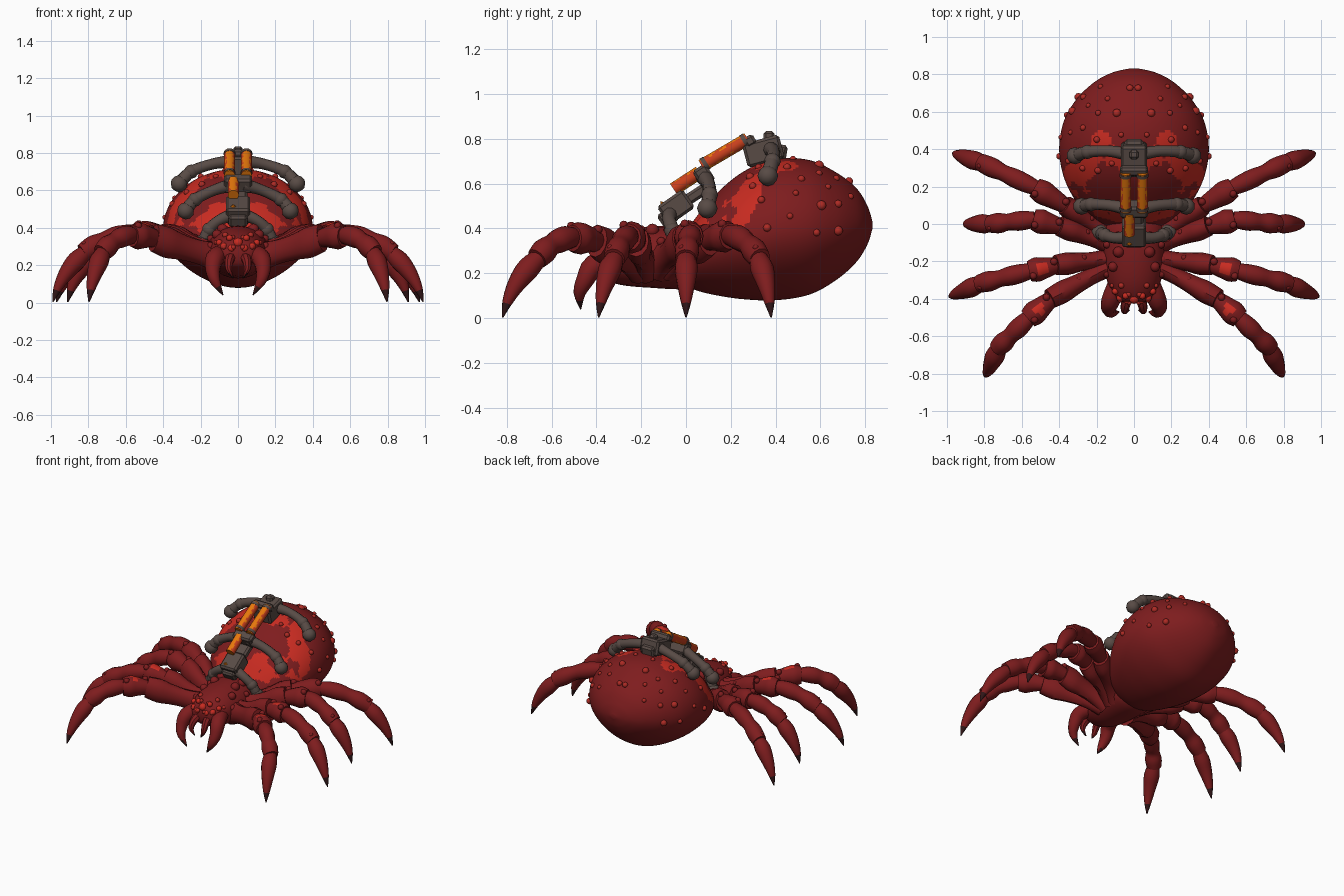
import bpy, bmesh, math, random
from mathutils import Vector, Matrix, noise

if "Cube" in bpy.data.objects:
    bpy.data.objects.remove(bpy.data.objects["Cube"])

random.seed(4)

def material(name, col):
    m = bpy.data.materials.new(name)
    m.diffuse_color = (*col, 1)
    m.use_nodes = True
    m.node_tree.nodes["Principled BSDF"].inputs["Base Color"].default_value = m.diffuse_color
    return m

SHELL = material("dark red shell", (0.21, 0.012, 0.013))
PATCH = material("bright red patch", (0.58, 0.024, 0.015))
WART = material("wart red", (0.42, 0.024, 0.018))
CLAW = material("dark claw", (0.03, 0.008, 0.009))
METAL = material("grey metal", (0.098, 0.07, 0.06))
GLOW = material("orange canister", (0.85, 0.2, 0.004))
EMBER = material("ember red", (0.58, 0.05, 0.012))

def finish(name, bm, mats, mirror=False, rule=None, angle=40):
    """Turn a bmesh into a named, smooth-shaded object."""
    bmesh.ops.recalc_face_normals(bm, faces=bm.faces)
    if rule:
        for f in bm.faces:
            f.material_index = rule(f)
    me = bpy.data.meshes.new(name)
    bm.to_mesh(me)
    bm.free()
    ob = bpy.data.objects.new(name, me)
    bpy.context.collection.objects.link(ob)
    for m in mats:
        me.materials.append(m)
    bpy.ops.object.select_all(action='DESELECT')
    ob.select_set(True)
    bpy.context.view_layer.objects.active = ob
    bpy.ops.object.shade_smooth_by_angle(angle=math.radians(angle))
    if mirror:
        ob.modifiers.new("mirror", 'MIRROR').use_mirror_merge = False
    return ob

def spline(keys, n):
    """Catmull-Rom interpolation of tuples, n steps per span."""
    out = []
    for i in range(len(keys) - 1):
        a, b, c, d = (keys[max(0, min(len(keys) - 1, i + k))] for k in (-1, 0, 1, 2))
        for s in range(n):
            t = s / n
            out.append(tuple(0.5 * (2 * q + (r - p) * t + (2 * p - 5 * q + 4 * r - w) * t * t
                             + (3 * q - p - 3 * r + w) * t ** 3) for p, q, r, w in zip(a, b, c, d)))
    return out + [keys[-1]]

def skin(bm, rings):
    loops = [[bm.verts.new(p) for p in r] for r in rings]
    n = len(loops[0])
    for a, b in zip(loops, loops[1:]):
        for i in range(n):
            bm.faces.new((a[i], a[(i + 1) % n], b[(i + 1) % n], b[i]))
    bm.faces.new(loops[0])
    bm.faces.new(loops[-1])

def body(keys, sides, steps, keel=0):
    """Body lofted along y from keys (y, top, bottom, half width); keel narrows the belly."""
    bm = bmesh.new()
    skin(bm, [[(rx * math.cos(a) * (1 - keel * min(0, math.sin(a)) ** 2), y,
                (zt + zb) / 2 + (zt - zb) / 2 * math.sin(a))
               for a in (2 * math.pi * i / sides for i in range(sides))]
              for y, zt, zb, rx in spline(keys, steps)])
    return bm

def tube(bm, keys, sides=10, steps=3, tall=1):
    """Round tube through keys (x, y, z, radius), stretched upright by tall."""
    pts = spline(keys, steps)
    P = [Vector(p[:3]) for p in pts]
    side, rings = Vector((0.31, 0.77, 0.55)), []
    for i, p in enumerate(pts):
        t = (P[min(i + 1, len(P) - 1)] - P[max(i - 1, 0)]).normalized()
        side = (side - t * side.dot(t)).normalized()
        up = t.cross(side)
        ring = [p[3] * (side * math.cos(a) + up * math.sin(a))
                for a in (2 * math.pi * k / sides for k in range(sides))]
        rings.append([P[i] + Vector((o.x, o.y, o.z * tall)) for o in ring])
    skin(bm, rings)

def ball(bm, c, r):
    bmesh.ops.create_icosphere(bm, subdivisions=2, radius=r, matrix=Matrix.Translation(c))

def box(bm, c, size, pitch=0):
    m = (Matrix.Translation(c) @ Matrix.Rotation(math.radians(pitch), 4, 'X')
         @ Matrix.Diagonal((*size, 1)))
    new = bmesh.ops.create_cube(bm, size=1, matrix=m)['verts']
    edges = list({e for v in new for e in v.link_edges})
    bmesh.ops.bevel(bm, geom=edges, offset=0.012, segments=1, affect='EDGES')

# Abdomen with a bright front, a ragged band and two rear spots
def blotch(f):
    c = f.calc_center_median()
    p = Vector((abs(c.x), c.y, c.z))
    n = noise.noise(p * 9 + Vector((3.1, 0.4, 1.7))) + 0.4 * noise.noise(p * 22)
    if c.z < 0.39 + 0.05 * n:
        return 0
    front = c.y < 0.085 + 0.07 * n + 0.2 * (c.z - 0.42)
    band = abs(c.y - 0.22 - 0.5 * (c.z - 0.42)) < 0.052 + 0.09 * n
    spot = (p.xy - Vector((0.17, 0.45))).length < 0.045 + 0.03 * n and c.z > 0.5
    return int(front or band or spot)

abdomen = finish("abdomen", body([
    (-0.04, 0.32, 0.17, 0.12), (0.03, 0.43, 0.13, 0.23), (0.12, 0.54, 0.105, 0.31),
    (0.25, 0.65, 0.085, 0.375), (0.40, 0.71, 0.08, 0.40), (0.55, 0.705, 0.105, 0.375),
    (0.67, 0.65, 0.17, 0.305), (0.76, 0.58, 0.25, 0.21), (0.81, 0.50, 0.33, 0.115),
    (0.832, 0.43, 0.40, 0.02)], 144, 12, 0.2), [SHELL, PATCH], rule=blotch)

# Head and thorax
head = finish("head", body([
    (-0.42, 0.30, 0.23, 0.05), (-0.395, 0.34, 0.19, 0.10), (-0.30, 0.385, 0.15, 0.145),
    (-0.15, 0.41, 0.135, 0.165), (0.0, 0.40, 0.13, 0.16), (0.08, 0.34, 0.16, 0.10)], 24, 4), [SHELL])

# Warts scattered with a minimum spacing
def scatter(name, source, test, count, gap, sizes, mat=WART):
    cand = [v.co.copy() for v in source.data.vertices if v.co.x > 0.02 and test(v.co)]
    random.shuffle(cand)
    bm, used = bmesh.new(), []
    for c in cand:
        if len(used) < count and all((c - u).length > gap for u in used):
            used.append(c)
            ball(bm, c, random.uniform(*sizes))
    finish(name, bm, [mat], mirror=True)

scatter("abdomen_warts", abdomen, lambda c: c.z > 0.38 and 0.28 < c.y < 0.74, 22, 0.09, (0.013, 0.023))
scatter("face_warts", head, lambda c: c.z > 0.29 and c.y < -0.31, 6, 0.045, (0.012, 0.02))
scatter("shoulder_warts", head, lambda c: c.z > 0.3 and c.x > 0.075 and -0.27 < c.y < -0.03,
        7, 0.055, (0.02, 0.032), SHELL)

# Eyes across the face
bm = bmesh.new()
for x, y, z, r in [(0.035, -0.41, 0.29, 0.02), (0.075, -0.395, 0.30, 0.02),
                   (0.045, -0.385, 0.345, 0.018), (0.10, -0.36, 0.32, 0.018)]:
    ball(bm, (x, y, z), r)
finish("eyes", bm, [PATCH], mirror=True)
bm = bmesh.new()
ball(bm, (0, -0.40, 0.32), 0.027)
finish("centre_eye", bm, [PATCH])

def dark_tip(limit):
    return lambda f: int(f.calc_center_median().z < limit)

# Large outer fangs and small inner ones
bm = bmesh.new()
tube(bm, [(0.09, -0.32, 0.26, 0.05), (0.125, -0.41, 0.235, 0.05), (0.135, -0.45, 0.17, 0.04),
          (0.12, -0.475, 0.11, 0.027), (0.08, -0.47, 0.04, 0.003)])
finish("outer_fangs", bm, [SHELL, CLAW], True, dark_tip(0.075))
bm = bmesh.new()
tube(bm, [(0.03, -0.36, 0.25, 0.03), (0.045, -0.43, 0.23, 0.026), (0.05, -0.465, 0.18, 0.018),
          (0.025, -0.46, 0.13, 0.003)], 8)
finish("inner_fangs", bm, [SHELL, CLAW], True, dark_tip(0.15))

# Legs: hip, knee, shin start, ankle, tip
legs = {
    "front": [(0.10, -0.21, 0.24), (0.45, -0.40, 0.345), (0.56, -0.50, 0.36), (0.73, -0.665, 0.265), (0.797, -0.818, 0.003)],
    "second": [(0.10, -0.18, 0.24), (0.42, -0.22, 0.345), (0.55, -0.25, 0.365), (0.83, -0.32, 0.265), (0.99, -0.39, 0.003)],
    "third": [(0.10, -0.12, 0.25), (0.40, -0.01, 0.35), (0.53, 0.025, 0.37), (0.77, 0.0, 0.265), (0.91, 0.0, 0.003)],
    "rear": [(0.10, -0.08, 0.25), (0.37, 0.10, 0.35), (0.52, 0.19, 0.37), (0.82, 0.33, 0.265), (0.97, 0.38, 0.003)],
}
for name, joints in legs.items():
    hip, knee, shin, ankle, tip = map(Vector, joints)
    out = Vector((tip.x - ankle.x, tip.y - ankle.y, 0)).normalized()
    bm = bmesh.new()
    def seg(a, b, radii, lift=Vector(), tall=1):
        n = len(radii) - 1
        keys = []
        for i, r in enumerate(radii):
            t = i / n
            keys.append((*(a.lerp(b, t) + lift * 4 * t * (1 - t)), r))
        tube(bm, keys, 12, 3, tall)
    seg(hip, knee, (0.065, 0.05, 0.046, 0.051, 0.06, 0.054), Vector((0, 0, -0.004)), 1.4)
    seg(knee.lerp(hip, 0.06), shin.lerp(ankle, 0.04), (0.04, 0.049, 0.058, 0.066, 0.054), Vector((0, 0, 0.006)), 1.1)
    seg(shin, ankle, (0.041, 0.05, 0.052, 0.045, 0.055, 0.048), Vector((0, 0, 0.025)), 1.08)
    seg(ankle.lerp(shin, 0.06), tip, (0.04, 0.052, 0.045, 0.034, 0.021, 0.003), out * 0.025 + Vector((0, 0, 0.01)))
    # Bright spot on top of the shins of the forward legs
    spot = shin.lerp(knee, 0.45)
    def leg_rule(f):
        c = f.calc_center_median()
        if c.z < 0.06:
            return 1
        near = (c - spot).xy.length < 0.03 and f.normal.z > 0.5
        return 2 if near and name in ("front", "second") else 0
    finish(name + "_legs", bm, [SHELL, CLAW, PATCH], True, leg_rule)
    # Small knobs on the joints
    bm = bmesh.new()
    across = Vector((-out.y, out.x, 0))
    for p, s, r in [(knee, 0.02, 0.02), (shin, -0.03, 0.02), (shin.lerp(ankle, 0.5), 0.02, 0.014),
                    (ankle, -0.02, 0.014), (hip.lerp(knee, 0.5), 0.02, 0.016)]:
        ball(bm, p + across * s + Vector((0, 0, 0.05)), r)
    finish(name + "_leg_knobs", bm, [SHELL], True)

# Metal harness along the back
bm = bmesh.new()
box(bm, (0, -0.045, 0.495), (0.13, 0.14, 0.10), 35)
box(bm, (0, -0.08, 0.45), (0.10, 0.08, 0.07), 35)
box(bm, (0, 0.05, 0.555), (0.10, 0.17, 0.05), 33)
box(bm, (0, 0.08, 0.635), (0.15, 0.07, 0.09), 33)
box(bm, (0, 0.345, 0.745), (0.14, 0.17, 0.11), 15)
box(bm, (0, 0.42, 0.74), (0.10, 0.06, 0.07), -10)
box(bm, (0, 0.285, 0.79), (0.15, 0.05, 0.05), 30)
box(bm, (0, 0.37, 0.805), (0.05, 0.05, 0.06), 0)
finish("harness_spine", bm, [METAL], angle=25)

# Curved clamping arms with round ends
arms = {
    "upper": [(0.04, 0.375, 0.755, 0.036), (0.14, 0.39, 0.74, 0.03), (0.25, 0.385, 0.70, 0.032), (0.315, 0.365, 0.635, 0.036)],
    "middle": [(0.03, 0.08, 0.63, 0.038), (0.13, 0.10, 0.60, 0.03), (0.23, 0.105, 0.55, 0.032), (0.28, 0.095, 0.49, 0.036)],
    "lower": [(0.03, -0.07, 0.47, 0.036), (0.10, -0.075, 0.44, 0.03), (0.155, -0.06, 0.39, 0.032), (0.185, -0.045, 0.32, 0.034)],
}
for name, keys in arms.items():
    bm = bmesh.new()
    tube(bm, keys, 10, 4)
    ball(bm, keys[-1][:3], 0.046)
    ball(bm, keys[2][:3], 0.038)
    finish(name + "_clamp_arms", bm, [METAL], True)

# Glowing canisters with ember speckles on their flanks and metal collars
def ember_side(f):
    c = f.calc_center_median()
    return int(abs(f.normal.x) + 0.5 * noise.noise(c * 60) > 0.66)

bm = bmesh.new()
tube(bm, [(0.045, 0.07, 0.68, 0.029), (0.045, 0.275, 0.80, 0.029)], 24, 16)
finish("upper_canisters", bm, [GLOW, EMBER], True, ember_side)
bm = bmesh.new()
tube(bm, [(-0.025, -0.055, 0.575, 0.03), (-0.025, 0.06, 0.65, 0.03)], 24, 10)
finish("lower_canister", bm, [GLOW, EMBER], rule=ember_side)
bm = bmesh.new()
for y, z in ((0.085, 0.689), (0.262, 0.792)):
    tube(bm, [(0.045, y - 0.008, z - 0.005, 0.032), (0.045, y + 0.008, z + 0.005, 0.032)], 12, 1)
finish("canister_collars", bm, [METAL], True)
bm = bmesh.new()
box(bm, (-0.025, -0.105, 0.51), (0.03, 0.02, 0.03), 35)
finish("harness_lamp", bm, [GLOW], angle=25)
